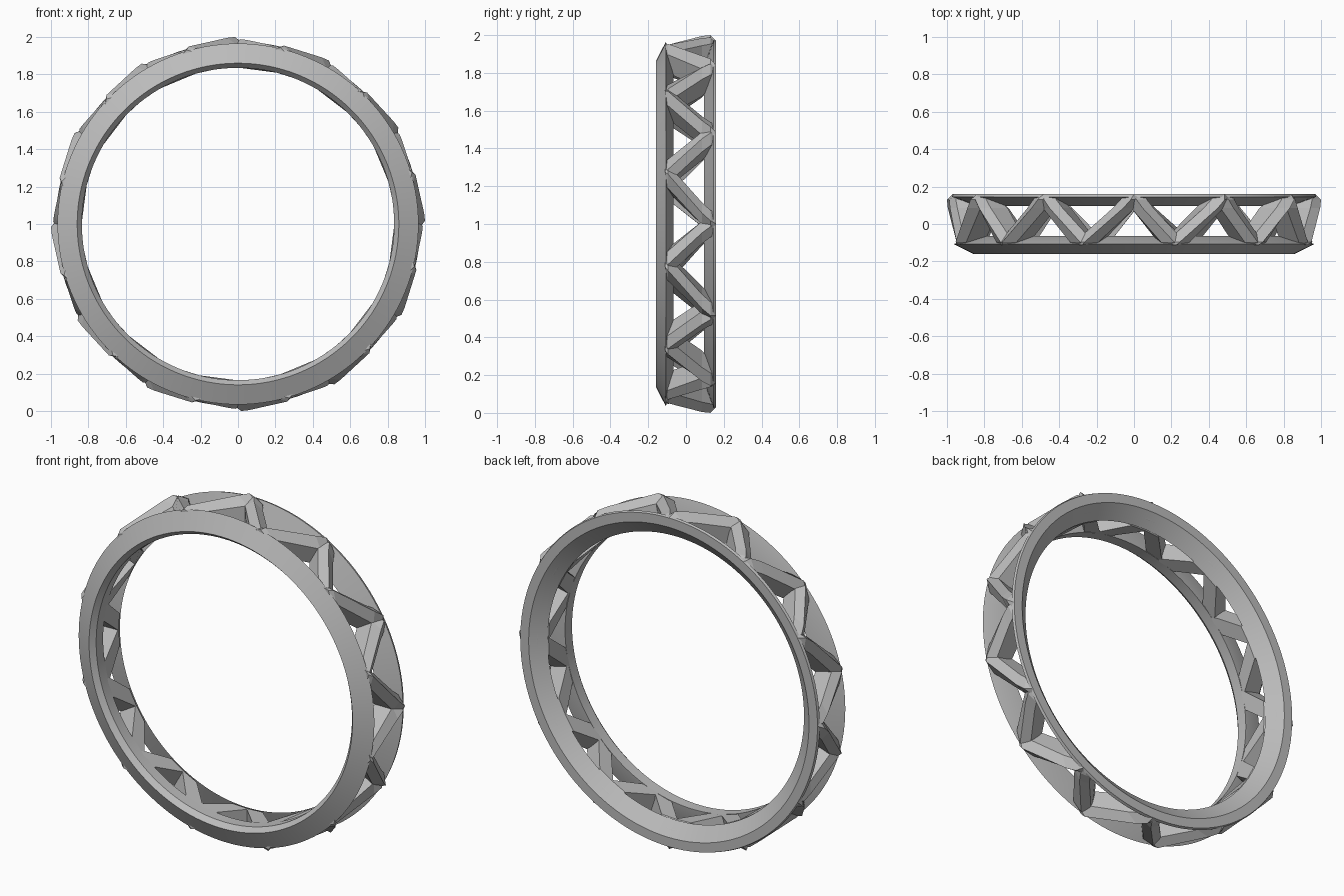
import bpy, bmesh, math

cube = bpy.data.objects.get("Cube")
if cube:
    bpy.data.objects.remove(cube, do_unlink=True)

metal = bpy.data.materials.new("grey metal")
metal.use_nodes = True
grey = (0.5, 0.5, 0.5, 1)
metal.diffuse_color = grey
metal.node_tree.nodes["Principled BSDF"].inputs["Base Color"].default_value = grey


def polar(r, angle, y):
    # angle is measured clockwise from the top of the ring
    return (r * math.sin(angle), y, 1 + r * math.cos(angle))


def loft(name, sections, closed):
    """Bridge equal-sized point loops; closed joins the last to the first."""
    bm = bmesh.new()
    loops = [[bm.verts.new(p) for p in s] for s in sections]
    n = len(loops[0])
    pairs = list(zip(loops, loops[1:]))
    if closed:
        pairs.append((loops[-1], loops[0]))
    else:
        bm.faces.new(loops[0])
        bm.faces.new(loops[-1])
    for a, b in pairs:
        for i in range(n):
            j = (i + 1) % n
            bm.faces.new((a[i], a[j], b[j], b[i]))
    bmesh.ops.recalc_face_normals(bm, faces=bm.faces)
    mesh = bpy.data.meshes.new(name)
    bm.to_mesh(mesh)
    bm.free()
    mesh.materials.append(metal)
    obj = bpy.data.objects.new(name, mesh)
    bpy.context.collection.objects.link(obj)
    return obj


def rail(name, profile, steps=128):
    rings = [[polar(r, math.tau * k / steps, y) for r, y in profile]
             for k in range(steps)]
    obj = loft(name, rings, True)
    bpy.ops.object.select_all(action="DESELECT")
    obj.select_set(True)
    bpy.context.view_layer.objects.active = obj
    bpy.ops.object.shade_smooth_by_angle(angle=math.radians(20))


# Two bevelled rails, each as (radius, y)
rail("front_rail", [(0.835, -0.13), (0.86, -0.16), (0.965, -0.107),
                    (0.84, -0.065), (0.835, -0.065)])
rail("back_rail", [(0.837, 0.095), (0.975, 0.145), (0.97, 0.16), (0.915, 0.16)])

# Gabled strut sections: y, travel, inner radius, shoulder radius, ridge radius
STATIONS = [(-0.112, 0, 0.85, 0.935, 0.97), (-0.095, 0.06, 0.84, 0.945, 0.985),
            (0.085, 0.8, 0.838, 0.95, 0.997), (0.13, 0.94, 0.88, 0.955, 1.0),
            (0.159, 1, 0.918, 0.95, 0.97)]


def strut(name, valley, apex, drop):
    half = math.radians(4)
    sections = []
    for y, t, inner, shoulder, ridge in STATIONS:
        a = valley + (apex - valley) * t
        # struts narrow to a point where they meet the back rail
        w = half * (1 - 0.35 * max(0, t - 0.5))
        sections.append([polar(inner, a - w, y), polar(shoulder, a - w, y),
                         polar(ridge - drop, a, y),
                         polar(shoulder, a + w, y), polar(inner, a + w, y)])
    loft(name, sections, False)


# Zigzag of struts between the rails; alternate struts sit slightly lower
for k in range(12):
    apex = math.radians(30 * k)
    valley = apex - math.radians(16.5)
    strut(f"rising_strut_{k + 1}", valley, apex, 0)
    strut(f"falling_strut_{k + 1}", valley + math.radians(30), apex, 0.012)
